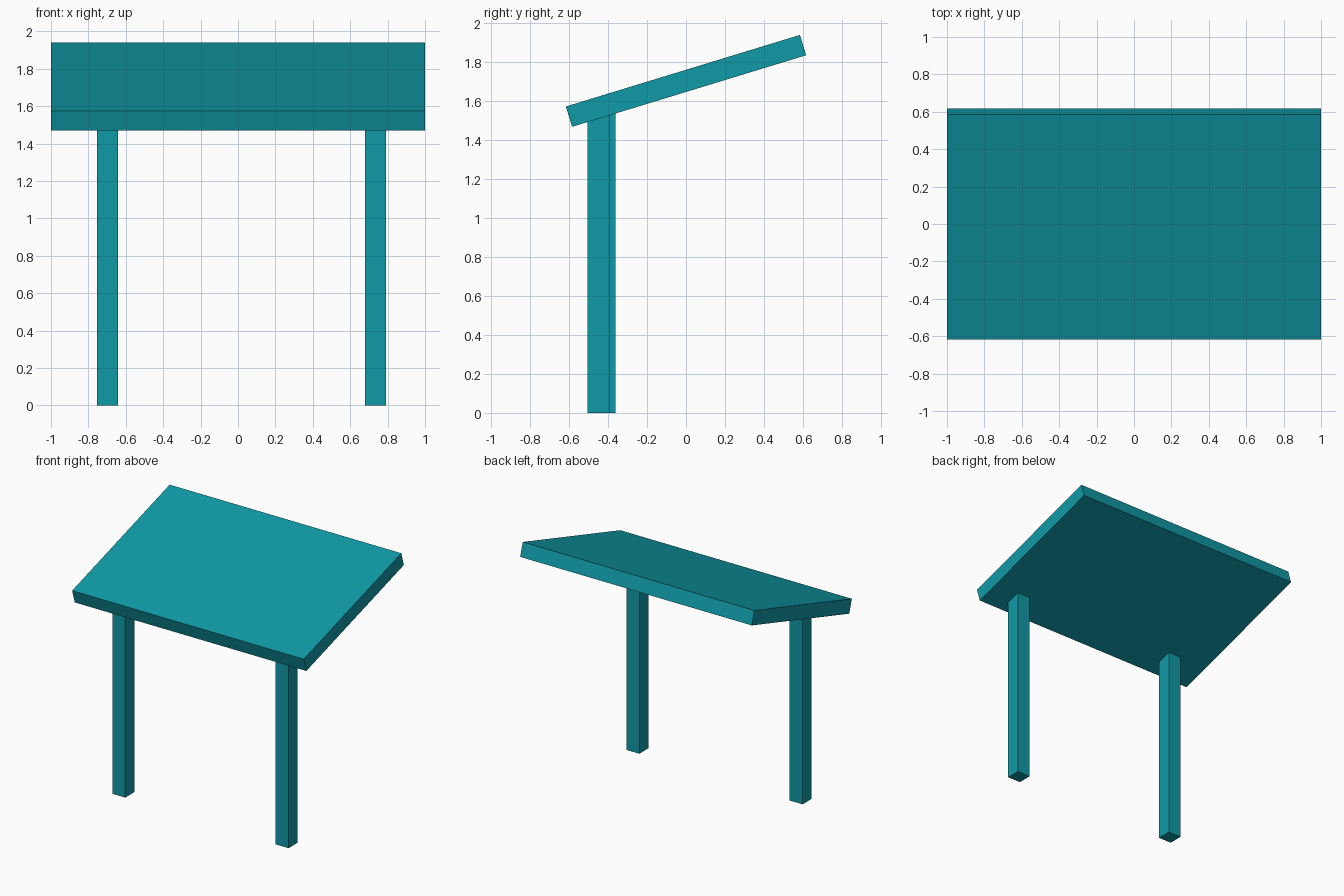
import bpy
import math

cube = bpy.data.objects.get("Cube")
if cube:
    bpy.data.objects.remove(cube, do_unlink=True)

# Single teal paint
teal = bpy.data.materials.new("teal")
teal.use_nodes = True
colour = (0.005, 0.32, 0.38, 1)
teal.diffuse_color = colour
teal.node_tree.nodes["Principled BSDF"].inputs["Base Color"].default_value = colour


def box(name, centre, size, tilt=0):
    bpy.ops.mesh.primitive_cube_add(size=1, location=centre)
    ob = bpy.context.object
    ob.name = name
    ob.scale = size
    ob.rotation_euler.x = math.radians(tilt)
    ob.data.materials.append(teal)
    return ob


# Sloping board, rising towards the back
box("sloping_board", (0, 0, 1.705), (2, 1.257, 0.109), tilt=17)

# Two square posts, slightly staggered, ending inside the board
post_width, post_height = 0.112, 1.55
for name, x, y in (("right_post", -0.697, -0.419), ("left_post", 0.735, -0.45)):
    box(name, (x, y, post_height / 2), (post_width, post_width, post_height))
